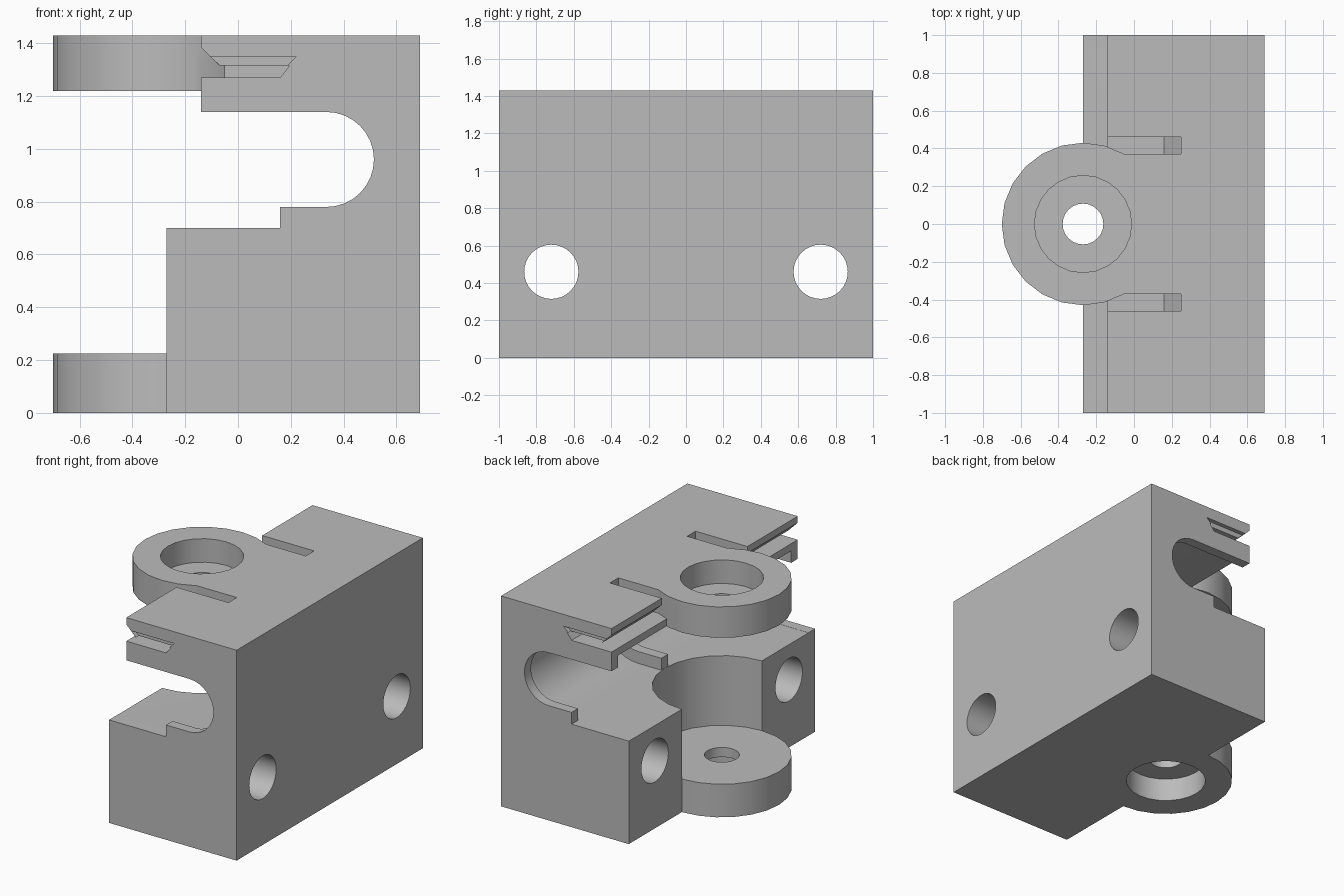
import bpy, bmesh, math
from mathutils import Matrix

cube = bpy.data.objects.get("Cube")
if cube:
    bpy.data.objects.remove(cube, do_unlink=True)

grey = bpy.data.materials.new("plain grey")
grey.use_nodes = True
colour = (0.5, 0.5, 0.5, 1)
grey.diffuse_color = colour
grey.node_tree.nodes["Principled BSDF"].inputs["Base Color"].default_value = colour


def add_prism(bm, profile, y0, y1):
    """Extrude an (x, z) profile from y0 to y1."""
    face = bm.faces.new([bm.verts.new((x, y0, z)) for x, z in profile])
    new = bmesh.ops.extrude_face_region(bm, geom=[face], use_keep_orig=True)["geom"]
    moved = [v for v in new if isinstance(v, bmesh.types.BMVert)]
    bmesh.ops.translate(bm, vec=(0, y1 - y0, 0), verts=moved)


def make_object(name, bm):
    bmesh.ops.recalc_face_normals(bm, faces=bm.faces[:])
    mesh = bpy.data.meshes.new(name)
    bm.to_mesh(mesh)
    bm.free()
    mesh.materials.append(grey)
    obj = bpy.data.objects.new(name, mesh)
    bpy.context.collection.objects.link(obj)
    return obj


def prisms(name, profile, spans):
    bm = bmesh.new()
    for y0, y1 in spans:
        add_prism(bm, profile, y0, y1)
    return make_object(name, bm)


def cylinder(name, centre, radius, low, high, along_x=False, sides=24):
    """Cylinder between two heights, or between two x values."""
    bm = bmesh.new()
    bmesh.ops.create_cone(bm, cap_ends=True, segments=sides, radius1=radius,
                          radius2=radius, depth=high - low)
    mid = (low + high) / 2
    if along_x:
        bm.transform(Matrix.Rotation(math.pi / 2, 4, "Y"))
        bm.transform(Matrix.Translation((mid, centre[0], centre[1])))
    else:
        bm.transform(Matrix.Translation((centre[0], centre[1], mid)))
    return make_object(name, bm)


def combine(target, tool, operation="DIFFERENCE"):
    """Apply a boolean and throw the tool away."""
    mod = target.modifiers.new("cut", "BOOLEAN")
    mod.object, mod.operation, mod.solver = tool, operation, "EXACT"
    bpy.context.view_layer.update()
    deps = bpy.context.evaluated_depsgraph_get()
    mesh = bpy.data.meshes.new_from_object(target.evaluated_get(deps))
    target.modifiers.clear()
    target.data = mesh
    bpy.data.objects.remove(tool, do_unlink=True)


def half_round(cx, cz, radius, steps=16):
    """Arc bulging towards +x, from top to bottom."""
    return [(cx + radius * math.sin(math.pi * i / steps),
             cz + radius * math.cos(math.pi * i / steps)) for i in range(steps + 1)]


def both(a, b):
    return [(a, b), (-b, -a)]


# Main block with the narrow bearing channel
block = prisms("carriage_block",
               [(0.69, 0), (0.69, 1.43), (-0.14, 1.43), (-0.14, 1.14)]
               + half_round(0.335, 0.96, 0.18)
               + [(0.16, 0.78), (0.16, 0.70), (-0.27, 0.70), (-0.27, 0)], [(-1, 1)])

# Two wider bearing bays, leaving ribs at the ends and the middle
bay = [(-0.5, 1.221)] + half_round(0.335, 0.96, 0.261) + [(-0.5, 0.699)]
combine(block, prisms("bearing_bays", bay, both(0.037, 0.93)))

# Slits that part the belt clamps from the ring arm
slit = [(-0.3, 1.27), (0.16, 1.27), (0.25, 1.385), (0.25, 1.5), (-0.3, 1.5)]
combine(block, prisms("slits", slit, both(0.37, 0.46)))

# Belt slots with a bevelled lip
slot = [(-0.3, 1.27), (0.16, 1.27), (0.195, 1.315), (-0.07, 1.315), (-0.3, 1.545)]
combine(block, prisms("belt_slots", slot, both(0.42, 1.1)))

# Belt tooth grooves in the roof of each slot
pitch = 0.0714
groove = [(-0.06, 1.31), (0.18, 1.31), (0.22, 1.35), (-0.105, 1.35)]
spans = []
for i in range(8):
    outer = 1.01 - i * pitch
    spans += both(outer - pitch * 0.55, outer)
combine(block, prisms("tooth_grooves", groove, spans))

# Round pulley pocket, with a plate above and below it
axis = (-0.27, 0)
combine(block, cylinder("pulley_pocket", axis, 0.43, 0.225, 1.22))
combine(block, cylinder("upper_ring", axis, 0.43, 1.22, 1.43), "UNION")
combine(block, cylinder("lower_ring", axis, 0.43, 0, 0.225), "UNION")

# Axle hole and its two recesses
combine(block, cylinder("upper_recess", axis, 0.257, 1.27, 1.6))
combine(block, cylinder("lower_recess", axis, 0.257, -0.2, 0.16))
combine(block, cylinder("axle_hole", axis, 0.108, -0.3, 1.7))

# Rod holes through the block
for y in (-0.72, 0.72):
    combine(block, cylinder("rod_hole", (y, 0.46), 0.145, -0.5, 1, along_x=True, sides=32))

bpy.ops.object.select_all(action="DESELECT")
block.select_set(True)
bpy.context.view_layer.objects.active = block
bpy.ops.object.shade_smooth_by_angle(angle=math.radians(30))
